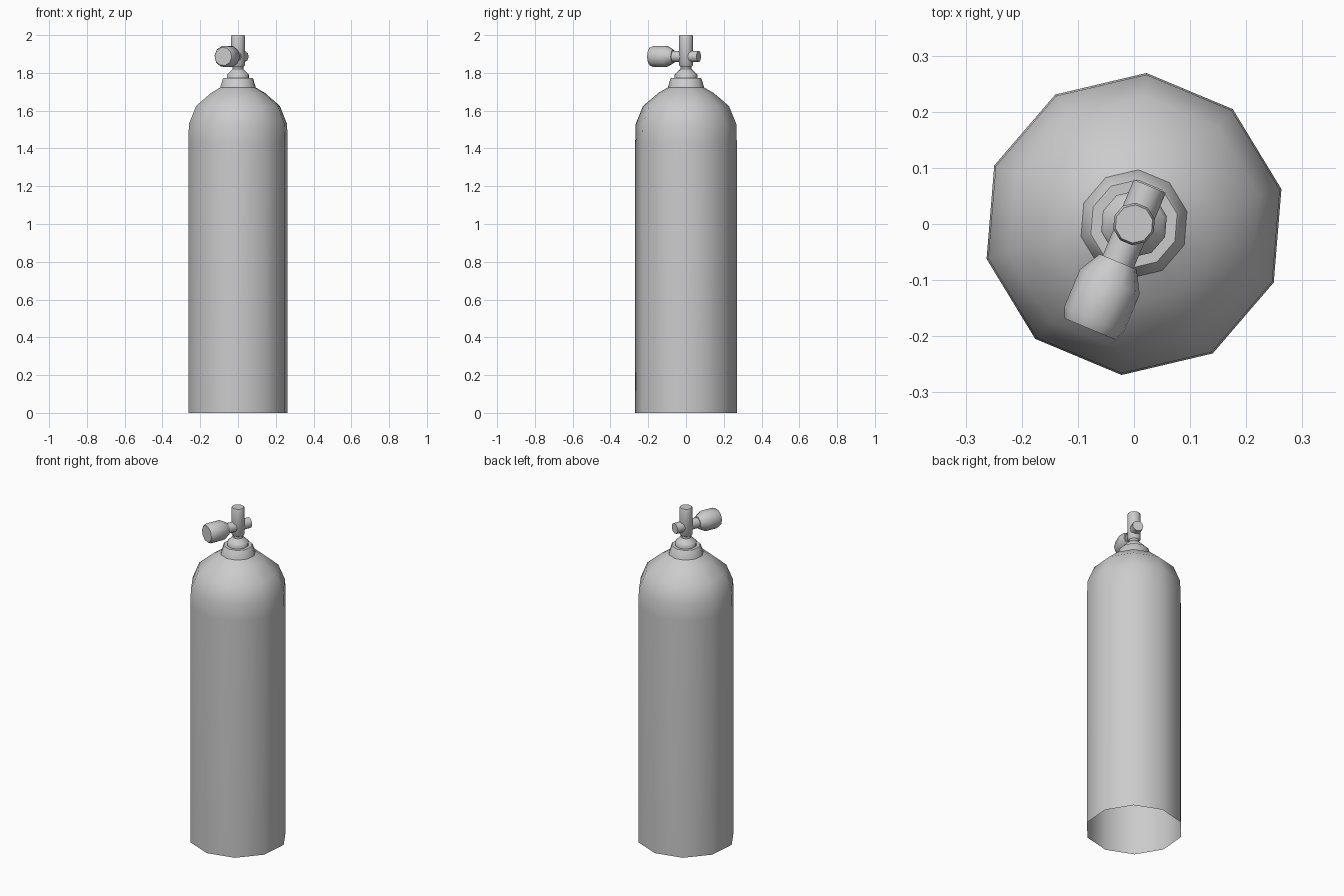
import bpy
import bmesh
import math
from mathutils import Matrix

cube = bpy.data.objects.get("Cube")
if cube:
    bpy.data.objects.remove(cube, do_unlink=True)

SIDES = 10
START = math.radians(13.3)      # turn of the ten-sided body
ARM_YAW = math.radians(247.3)   # heading of the valve knob
ARM_Z = 1.887

grey = bpy.data.materials.new("tank grey")
grey.use_nodes = True
grey.diffuse_color = (0.6, 0.6, 0.6, 1)
grey.node_tree.nodes["Principled BSDF"].inputs["Base Color"].default_value = (0.6, 0.6, 0.6, 1)


def lathe(name, profile, cap_start=True, matrix=Matrix(), smooth=40):
    """Spin (radius, height) points around z, then place with a matrix."""
    bm = bmesh.new()
    rings = []
    for r, h in profile:
        angles = [START + math.tau * i / SIDES for i in range(SIDES)]
        rings.append([bm.verts.new((r * math.cos(a), r * math.sin(a), h)) for a in angles])
    for low, high in zip(rings, rings[1:]):
        for i in range(SIDES):
            j = (i + 1) % SIDES
            bm.faces.new((low[i], low[j], high[j], high[i]))
    bm.faces.new(rings[-1])
    if cap_start:
        bm.faces.new(rings[0][::-1])
    bm.transform(matrix)
    mesh = bpy.data.meshes.new(name)
    bm.to_mesh(mesh)
    bm.free()
    mesh.materials.append(grey)
    obj = bpy.data.objects.new(name, mesh)
    bpy.context.collection.objects.link(obj)
    bpy.ops.object.select_all(action="DESELECT")
    obj.select_set(True)
    bpy.context.view_layer.objects.active = obj
    bpy.ops.object.shade_smooth_by_angle(angle=math.radians(smooth))
    return obj


# Open-bottomed body with a domed shoulder and neck collar
lathe("tank_body", [(0.27, 0), (0.27, 1.43), (0.267, 1.53), (0.228, 1.625),
                    (0.145, 1.695), (0.097, 1.722), (0.083, 1.768), (0.079, 1.772)],
      cap_start=False)

# Stepped neck ring below the valve
lathe("neck_ring", [(0.06, 1.765), (0.06, 1.79), (0.054, 1.797), (0.035, 1.815),
                    (0.03, 1.82), (0.03, 1.845)])

# Upright valve post
lathe("valve_post", [(0.03, 1.832), (0.038, 1.842), (0.038, 1.99), (0.034, 2.0)])

# Cross arm: the local z axis lies along the knob direction
arm = (Matrix.Translation((0, 0, ARM_Z)) @ Matrix.Rotation(ARM_YAW, 4, "Z")
       @ Matrix.Rotation(math.pi / 2, 4, "Y"))
lathe("valve_outlet", [(0.031, -0.073), (0.031, 0.0)], matrix=arm)
lathe("knob_stem", [(0.03, 0.0), (0.03, 0.08)], matrix=arm)
lathe("valve_knob", [(0.036, 0.073), (0.058, 0.112), (0.058, 0.184), (0.049, 0.203)],
      matrix=arm)
